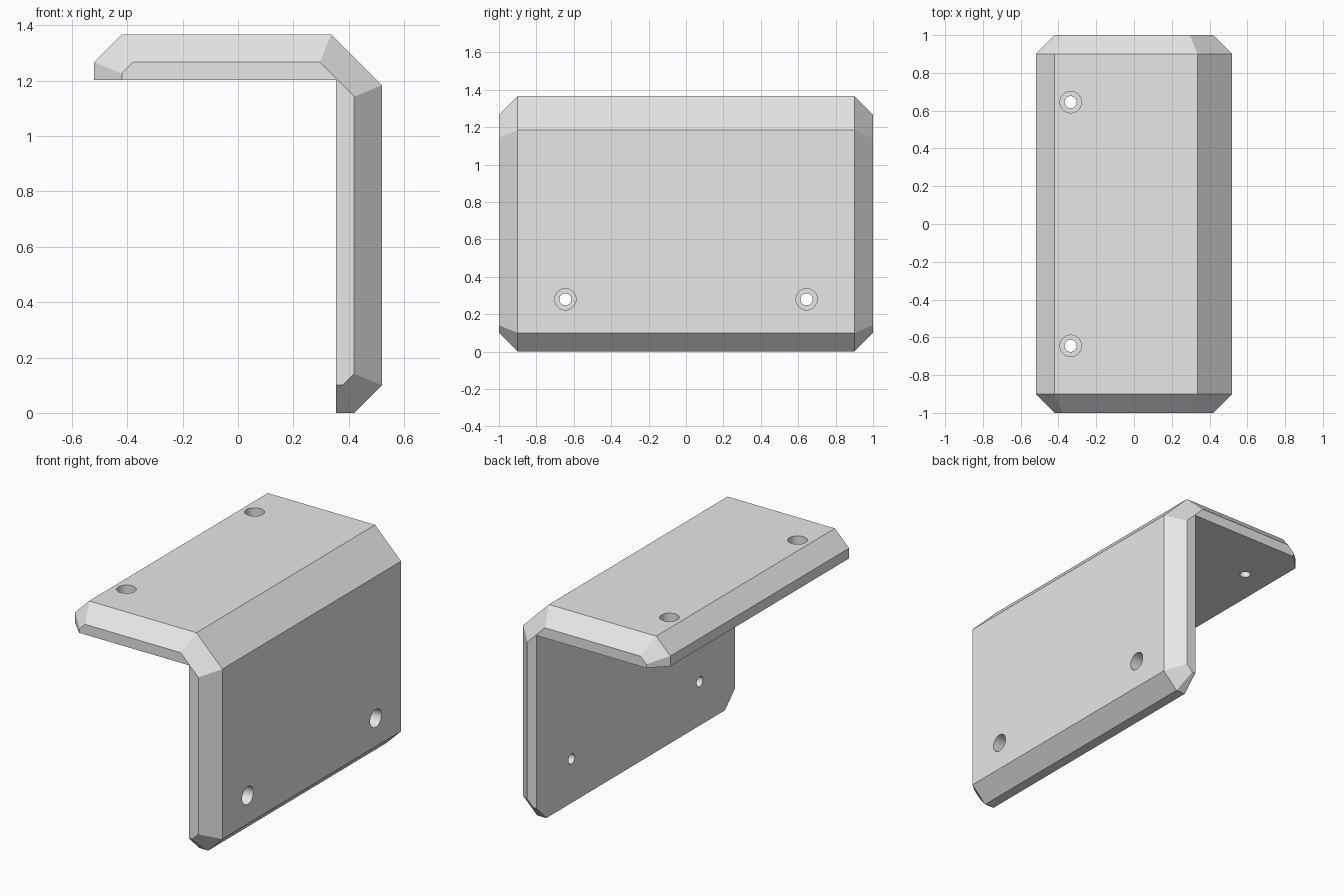
import bpy, bmesh, math
from mathutils import Vector

cube = bpy.data.objects.get("Cube")
if cube:
    bpy.data.objects.remove(cube, do_unlink=True)

WIDTH, HEIGHT, DEPTH = 1.04, 1.367, 2.0
THICK, BEVEL, CORNER = 0.165, 0.1, 0.183
BORE_R, BORE_DEPTH, HOLE_R, HOLE_Y = 0.057, 0.1, 0.032, 0.645

grey = bpy.data.materials.new("light_grey")
grey.use_nodes = True
colour = (0.8, 0.8, 0.8, 1)
grey.diffuse_color = colour
grey.node_tree.nodes["Principled BSDF"].inputs["Base Color"].default_value = colour


def profile(inset):
    """L-shaped section with chamfered outer corners, outer sides moved in by inset."""
    right, top = WIDTH / 2 - inset, HEIGHT - inset
    left, low = -WIDTH / 2 + inset, inset
    inner_x, inner_z = WIDTH / 2 - THICK, HEIGHT - THICK
    shrink = inset * (2 - math.sqrt(2))      # chamfers shorten as the section is offset
    c, k = BEVEL - shrink, CORNER - shrink
    return [(left, inner_z), (left, top - c), (left + c, top), (right - k, top),
            (right, top - k), (right, low + c), (right - c, low),
            (inner_x, low), (inner_x, inner_z)]


def cylinder(radius, start, end):
    """Cutter between two points."""
    axis = end - start
    bm = bmesh.new()
    bmesh.ops.create_cone(bm, cap_ends=True, segments=32, radius1=radius,
                          radius2=radius, depth=axis.length)
    bm.transform(axis.to_track_quat("Z", "Y").to_matrix().to_4x4())
    bmesh.ops.translate(bm, verts=bm.verts, vec=(start + end) / 2)
    mesh = bpy.data.meshes.new("cutter")
    bm.to_mesh(mesh)
    bm.free()
    obj = bpy.data.objects.new("cutter", mesh)
    obj.hide_render = True
    bpy.context.collection.objects.link(obj)
    return obj


# Bracket body: lofted through four sections, tapering at both ends
bm = bmesh.new()
half = DEPTH / 2
sections = [(-half, BEVEL), (-half + BEVEL, 0), (half - BEVEL, 0), (half, BEVEL)]
loops = [[bm.verts.new((x, y, z)) for x, z in profile(inset)] for y, inset in sections]
for a, b in zip(loops, loops[1:]):
    for i in range(len(a)):
        j = (i + 1) % len(a)
        bm.faces.new((a[i], a[j], b[j], b[i]))
bm.faces.new(loops[0])
bm.faces.new(loops[-1])
bmesh.ops.recalc_face_normals(bm, faces=bm.faces)
mesh = bpy.data.meshes.new("corner_bracket")
bm.to_mesh(mesh)
bm.free()
mesh.materials.append(grey)
bracket = bpy.data.objects.new("corner_bracket", mesh)
bpy.context.collection.objects.link(bracket)
bpy.ops.object.select_all(action="DESELECT")
bpy.context.view_layer.objects.active = bracket
bracket.select_set(True)

# Counterbored screw holes: two in the top plate, two in the upright plate
for side in (-1, 1):
    y = side * HOLE_Y
    for mouth, out in ((Vector((-0.335, y, HEIGHT)), Vector((0, 0, 1))),
                       (Vector((WIDTH / 2, y, 0.28)), Vector((1, 0, 0)))):
        for radius, depth in ((BORE_R, BORE_DEPTH), (HOLE_R, THICK + 0.1)):
            cutter = cylinder(radius, mouth - out * depth, mouth + out * 0.1)
            mod = bracket.modifiers.new("hole", "BOOLEAN")
            mod.operation = "DIFFERENCE"
            mod.solver = "EXACT"
            mod.object = cutter
            bpy.ops.object.modifier_apply(modifier=mod.name)
            bpy.data.objects.remove(cutter, do_unlink=True)

# One colour throughout, smooth hole walls, sharp edges elsewhere
bracket.data.materials.clear()
bracket.data.materials.append(grey)
for face in bracket.data.polygons:
    face.material_index = 0
bpy.ops.object.shade_smooth_by_angle(angle=math.radians(20))
